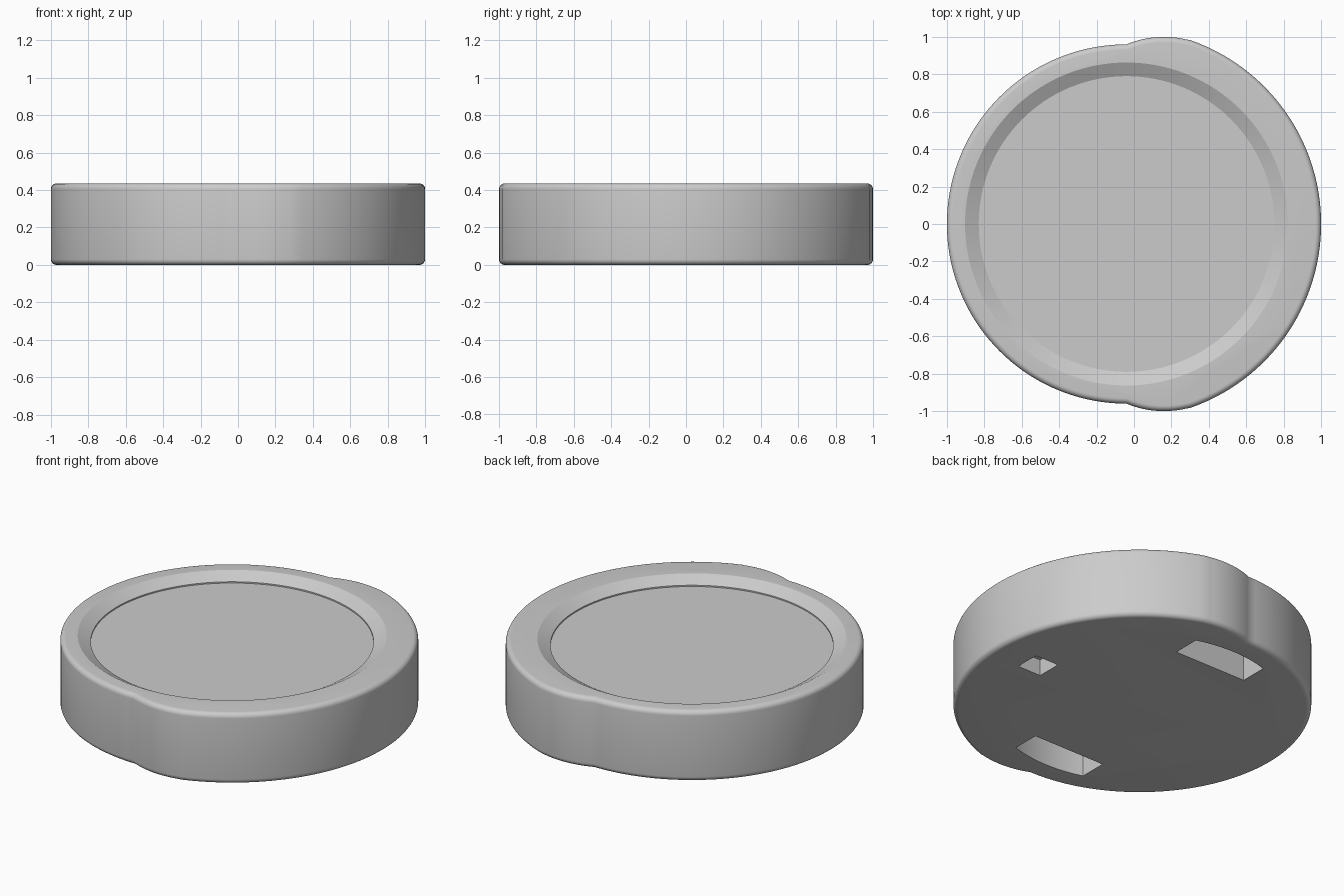
import bpy, bmesh, math

if "Cube" in bpy.data.objects:
    bpy.data.objects.remove(bpy.data.objects["Cube"])

CX = -0.04          # centre of the round outlines
HEIGHT = 0.435


def arc(cx, cy, r, a0, a1, n):
    """Points on an arc, angles in degrees."""
    return [(cx + r * math.cos(math.radians(a0 + (a1 - a0) * i / n)),
             cy + r * math.sin(math.radians(a0 + (a1 - a0) * i / n))) for i in range(n + 1)]


def loft(name, sections):
    """Closed solid through stacked outlines: [(points, z), ...] from bottom to top."""
    bm = bmesh.new()
    rings = [[bm.verts.new((x, y, z)) for x, y in pts] for pts, z in sections]
    n = len(rings[0])
    for lo, hi in zip(rings, rings[1:]):
        for i in range(n):
            j = (i + 1) % n
            bm.faces.new((lo[i], lo[j], hi[j], hi[i]))
    bm.faces.new(rings[0][::-1])
    bm.faces.new(rings[-1])
    bmesh.ops.recalc_face_normals(bm, faces=bm.faces)
    mesh = bpy.data.meshes.new(name)
    bm.to_mesh(mesh)
    bm.free()
    ob = bpy.data.objects.new(name, mesh)
    bpy.context.collection.objects.link(ob)
    return ob


def circle(r):
    return arc(CX, 0, r, 0, 360, 128)[:-1]


# Body: wide arc on the right, rounded shoulder, narrower arc on the left
half = (arc(CX, 0, 1.04, 0, 70.9, 32)
        + arc(0.16, 0.48, 0.52, 73.5, 112.6, 12)[1:]
        + arc(CX, 0, 0.96, 90, 180, 40)[1:])
outline = half + [(x, -y) for x, y in half[-2:0:-1]]
body = loft("puck_body", [(outline, 0), (outline, HEIGHT)])
bevel = body.modifiers.new("rounded_rims", 'BEVEL')
bevel.width = 0.03
bevel.segments = 6
bevel.limit_method = 'ANGLE'
bevel.angle_limit = math.radians(60)

# Dished recess on the top, with a small step at its floor
cutters = [loft("recess_cutter", [(circle(0.79), HEIGHT - 0.047), (circle(0.79), HEIGHT - 0.039),
                                  (circle(0.863), HEIGHT), (circle(0.863), HEIGHT + 0.1)])]


# Underside pockets: straight inner side, curved outer side
def pocket(name, half_width, inner, depth, turn):
    a = math.degrees(math.asin(half_width / 0.82))
    pts = [(inner, -half_width)] + arc(0, 0, 0.82, -a, a, 16) + [(inner, half_width)]
    c, s = math.cos(turn), math.sin(turn)
    pts = [(CX + x * c - y * s, x * s + y * c) for x, y in pts]
    return loft(name, [(pts, -0.1), (pts, depth)])


for side in (1, -1):
    cutters.append(pocket("long_pocket_cutter", 0.245, 0.613, 0.2, side * math.pi / 2))
cutters.append(pocket("small_pocket_cutter", 0.077, 0.66, 0.1, 0))

for cutter in cutters:
    cutter.hide_render = True
    cut = body.modifiers.new(cutter.name, 'BOOLEAN')
    cut.operation = 'DIFFERENCE'
    cut.solver = 'EXACT'
    cut.object = cutter

# Apply the modifiers, remove the cutters and shade
bpy.ops.object.select_all(action='DESELECT')
body.select_set(True)
bpy.context.view_layer.objects.active = body
bpy.ops.object.convert(target='MESH')
for cutter in cutters:
    bpy.data.objects.remove(cutter)
bpy.ops.object.shade_smooth_by_angle(angle=math.radians(20))
